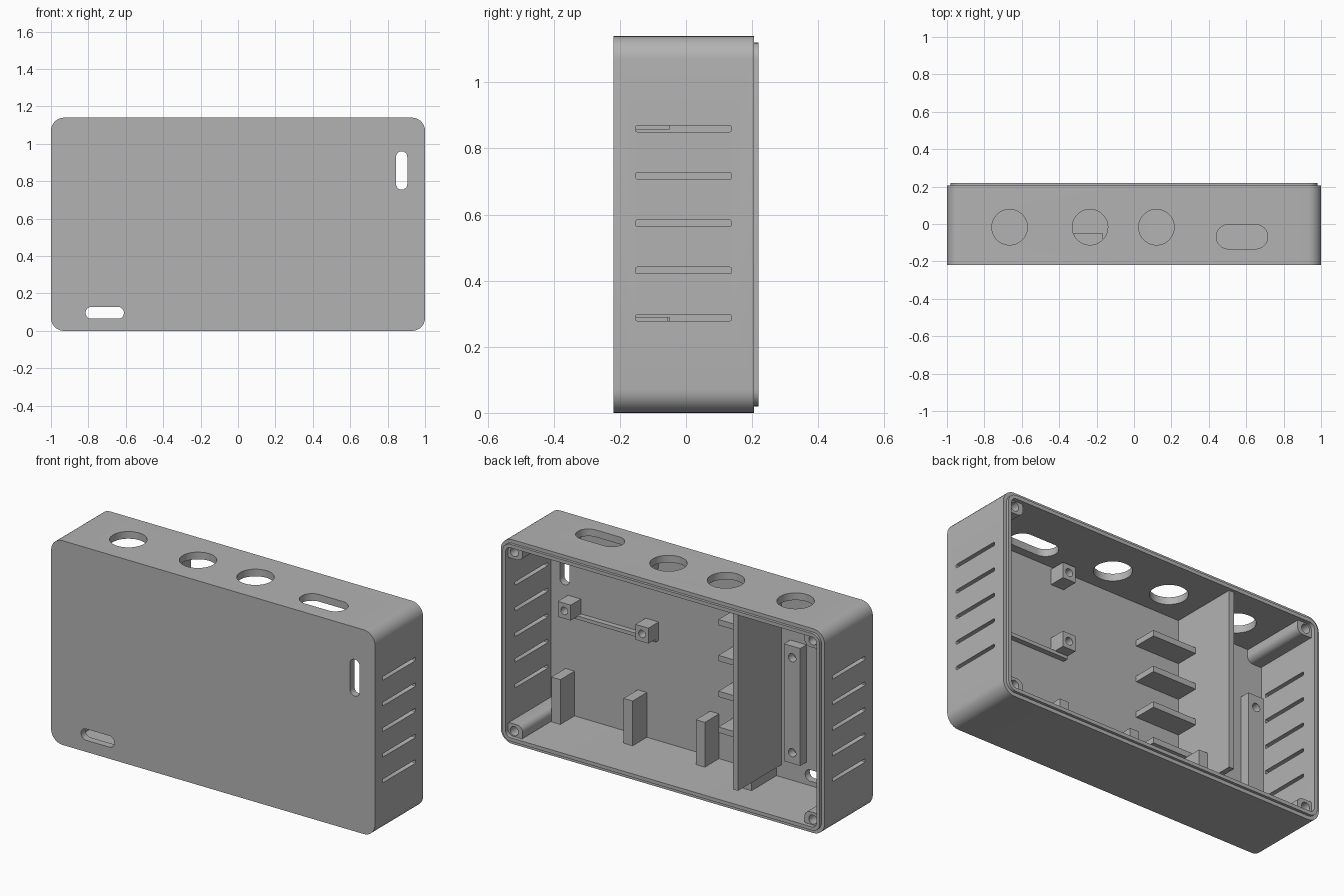
import bpy
import bmesh
import math

old = bpy.data.objects.get("Cube")
if old:
    bpy.data.objects.remove(old, do_unlink=True)

grey = bpy.data.materials.new("plain grey")
grey.use_nodes = True
COLOUR = (0.45, 0.45, 0.45, 1)
grey.diffuse_color = COLOUR
grey.node_tree.nodes["Principled BSDF"].inputs["Base Color"].default_value = COLOUR


def block(name, x, y, z, radius=0, axis=1, segments=8):
    """Box between (low, high) pairs; edges along one axis can be rounded."""
    bm = bmesh.new()
    bmesh.ops.create_cube(bm, size=1)
    spans = (x, y, z)
    for v in bm.verts:
        for i, (low, high) in enumerate(spans):
            v.co[i] = high if v.co[i] > 0 else low
    if radius:
        edges = [e for e in bm.edges
                 if abs(e.verts[0].co[axis] - e.verts[1].co[axis]) > 1e-5]
        bmesh.ops.bevel(bm, geom=edges, offset=radius * 0.999, offset_type='OFFSET',
                        segments=segments, profile=0.5, affect='EDGES')
    bmesh.ops.recalc_face_normals(bm, faces=bm.faces[:])
    mesh = bpy.data.meshes.new(name)
    bm.to_mesh(mesh)
    bm.free()
    mesh.materials.append(grey)
    obj = bpy.data.objects.new(name, mesh)
    bpy.context.collection.objects.link(obj)
    return obj


def span(centre, half):
    return (centre - half, centre + half)


def combine(obj, tool, operation='DIFFERENCE'):
    """Apply a boolean and discard the tool."""
    tool.hide_render = True
    mod = obj.modifiers.new("boolean", 'BOOLEAN')
    mod.operation = operation
    mod.solver = 'EXACT'
    mod.object = tool
    bpy.context.view_layer.update()
    graph = bpy.context.evaluated_depsgraph_get()
    mesh = bpy.data.meshes.new_from_object(obj.evaluated_get(graph))
    obj.modifiers.clear()
    obj.data = mesh
    bpy.data.objects.remove(tool, do_unlink=True)


def screw_hole(obj, x, z, y, radius):
    combine(obj, block("cutter", span(x, radius), y, span(z, radius), radius, 1, 6))


# Open-backed case with a stepped lip
TOP = 1.14
FLOOR = (-0.2, -0.18)
case = block("case", (-1, 1), (-0.22, 0.205), (0, TOP), 0.07)
combine(case, block("lip", (-0.98, 0.98), (0.15, 0.22), (0.02, TOP - 0.02), 0.05), 'UNION')
combine(case, block("cavity", (-0.96, 0.96), (FLOOR[1], 0.4), (0.04, TOP - 0.04), 0.03))

# Round and long openings in the top
for cx in (-0.665, -0.235, 0.12):
    combine(case, block("cutter", span(cx, 0.095), span(-0.017, 0.095), (1.05, 1.3), 0.095, 2, 12))
combine(case, block("cutter", (0.44, 0.715), span(-0.068, 0.065), (1.05, 1.3), 0.065, 2))

# Long openings in the front
combine(case, block("cutter", (0.845, 0.905), (-0.3, -0.1), (0.755, 0.96), 0.03))
combine(case, block("cutter", (-0.815, -0.61), (-0.3, -0.1), (0.065, 0.128), 0.031))

# Cooling slots in both sides
for i in range(5):
    for side in (-1, 1):
        combine(case, block("cutter", span(side, 0.1), (-0.152, 0.137),
                            span(0.288 + i * 0.143, 0.01), 0.005, 0, 2))

parts = [case]

# Screw posts in the corners
for sx in (-1, 1):
    for sz in (-1, 1):
        x = sorted((sx * 0.87, sx * 0.98))
        z = sorted((TOP / 2 + sz * 0.46, TOP / 2 + sz * 0.55))
        post = block("corner_post", x, (FLOOR[0], 0.198), z, 0.035)
        screw_hole(post, sx * 0.922, TOP / 2 + sz * 0.5, (0.05, 0.3), 0.025)
        parts.append(post)

# Dividing wall
parts.append(block("divider", (-0.464, -0.433), (FLOOR[0], 0.203), (0.11, TOP - 0.03)))

# Shelves beside the divider
for i in range(4):
    top = 0.29 + i * 0.2
    parts.append(block("shelf", (-0.44, -0.165), (FLOOR[0], -0.05), (top - 0.032, top)))

# Upright ribs along the bottom
for i in range(3):
    parts.append(block("rib", span(0.842 - i * 0.446, 0.028), (FLOOR[0], -0.055), (0.03, 0.29)))
parts.append(block("divider_rib", (-0.433, -0.38), (FLOOR[0], 0.04), (0.03, 0.26)))

# Board standoffs and their ledge
for cx in (0.335, 0.815):
    for cz in (0.66, 1.045):
        stand = block("standoff", span(cx, 0.04), (FLOOR[0], -0.09), span(cz, 0.043))
        screw_hole(stand, cx, cz, (-0.16, 0), 0.021)
        parts.append(stand)
parts.append(block("board_ledge", (0.295, 0.855), (FLOOR[0], -0.15), (0.6, 0.62)))

# Mounting bars in the small compartment
for cx in (-0.568, -0.88):
    bar = block("mounting_bar", span(cx, 0.05), (FLOOR[0], -0.125), (0.165, 0.82))
    for cz in (0.225, 0.755):
        screw_hole(bar, cx, cz, (-0.17, 0), 0.023)
    parts.append(bar)

# Smooth round corners, keep edges sharp
for obj in bpy.context.view_layer.objects:
    obj.select_set(obj in parts)
bpy.context.view_layer.objects.active = case
bpy.ops.object.shade_smooth_by_angle(angle=math.radians(30))
